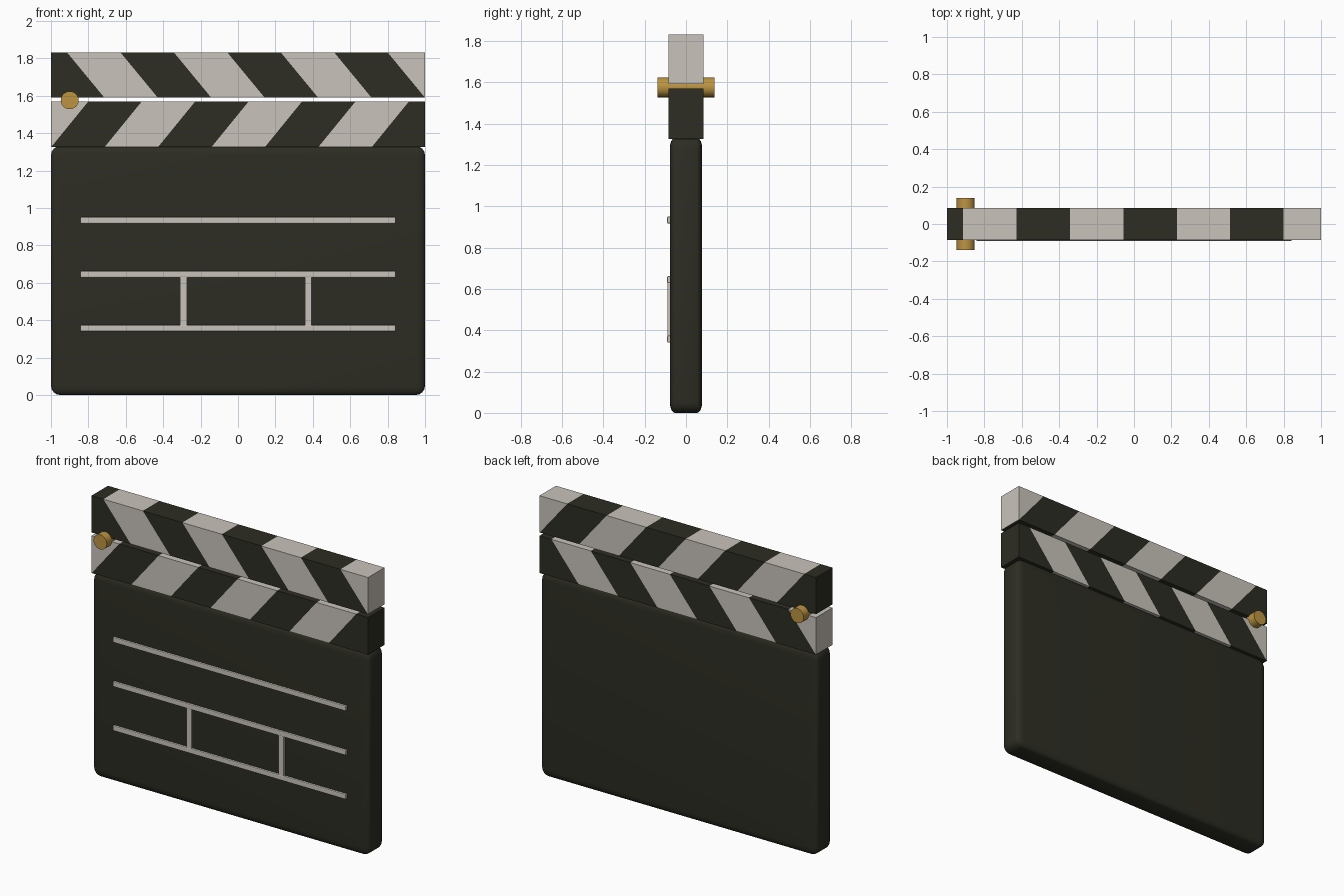
import bpy, bmesh, math
from mathutils import Vector, Matrix

if "Cube" in bpy.data.objects:
    bpy.data.objects.remove(bpy.data.objects["Cube"])


def material(name, rgb):
    m = bpy.data.materials.new(name)
    m.diffuse_color = (*rgb, 1)
    m.use_nodes = True
    m.node_tree.nodes["Principled BSDF"].inputs["Base Color"].default_value = m.diffuse_color
    return m


DARK = material("charcoal", (0.026, 0.026, 0.017))
LIGHT = material("chalk white", (0.584, 0.545, 0.497))
GOLD = material("brass", (0.503, 0.296, 0.055))


def finish(bm, name, mats):
    bmesh.ops.recalc_face_normals(bm, faces=bm.faces)
    me = bpy.data.meshes.new(name)
    bm.to_mesh(me)
    bm.free()
    for m in mats:
        me.materials.append(m)
    ob = bpy.data.objects.new(name, me)
    bpy.context.collection.objects.link(ob)
    return ob


def box(x0, x1, y0, y1, z0, z1):
    bm = bmesh.new()
    bmesh.ops.create_cube(bm, size=1)
    bmesh.ops.scale(bm, vec=(x1 - x0, y1 - y0, z1 - z0), verts=bm.verts)
    bmesh.ops.translate(bm, vec=((x0 + x1) / 2, (y0 + y1) / 2, (z0 + z1) / 2), verts=bm.verts)
    return bm


def round_edges(bm, width, segments):
    bmesh.ops.bevel(bm, geom=bm.edges[:], offset=width, segments=segments,
                    profile=0.5, affect='EDGES')


# Board: rounded slab, with the rounding flattened in depth
bm = box(-1, 1, -0.156, 0.156, 0, 1.332)
round_edges(bm, 0.05, 4)
bmesh.ops.scale(bm, vec=(1, 0.5, 1), verts=bm.verts)
for f in bm.faces:
    f.smooth = True
finish(bm, "board", [DARK])


# Clap sticks: boxes cut by slanted planes into alternating stripes
def stick(name, z0, z1, side):
    slant, pitch, first = 0.198, 0.2857, 0.80
    bm = box(-1, 1, -0.085, 0.085, z0, z1)
    normal = Vector((side * (z1 - z0), 0, slant)).normalized()
    cuts = [first - pitch * i for i in range(7)]
    for c in cuts:
        bmesh.ops.bisect_plane(bm, geom=bm.verts[:] + bm.edges[:] + bm.faces[:],
                               dist=1e-6, plane_co=(side * c, 0, z1), plane_no=normal)
    for f in bm.faces:
        p = f.calc_center_median()
        top_x = side * p.x - slant * (z1 - p.z) / (z1 - z0)
        f.material_index = sum(top_x < c for c in cuts) % 2
    finish(bm, name, [LIGHT, DARK])


stick("upper_stick", 1.592, 1.832, 1)
stick("lower_stick", 1.327, 1.570, -1)

# Hinge pin through both sticks
bm = bmesh.new()
bmesh.ops.create_cone(bm, cap_ends=True, segments=24, radius1=0.048, radius2=0.048, depth=0.276,
                      matrix=Matrix.Translation((-0.9, 0, 1.576)) @ Matrix.Rotation(math.pi / 2, 4, 'X'))
for f in bm.faces:
    f.smooth = len(f.verts) == 4
pin = finish(bm, "hinge_pin", [GOLD])
for e in pin.data.edges:
    a, b = (pin.data.vertices[i].co for i in e.vertices)
    e.use_edge_sharp = abs(a.y - b.y) < 0.01

# Raised writing lines and dividers on the front
for i, z in enumerate((0.934, 0.645, 0.357)):
    bm = box(-0.843, 0.843, -0.091, -0.06, z - 0.017, z + 0.017)
    round_edges(bm, 0.005, 2)
    finish(bm, f"writing_line_{i + 1}", [LIGHT])
for i, x in enumerate((-0.292, 0.375)):
    finish(box(x - 0.018, x + 0.018, -0.09, -0.06, 0.35, 0.65), f"divider_{i + 1}", [LIGHT])
